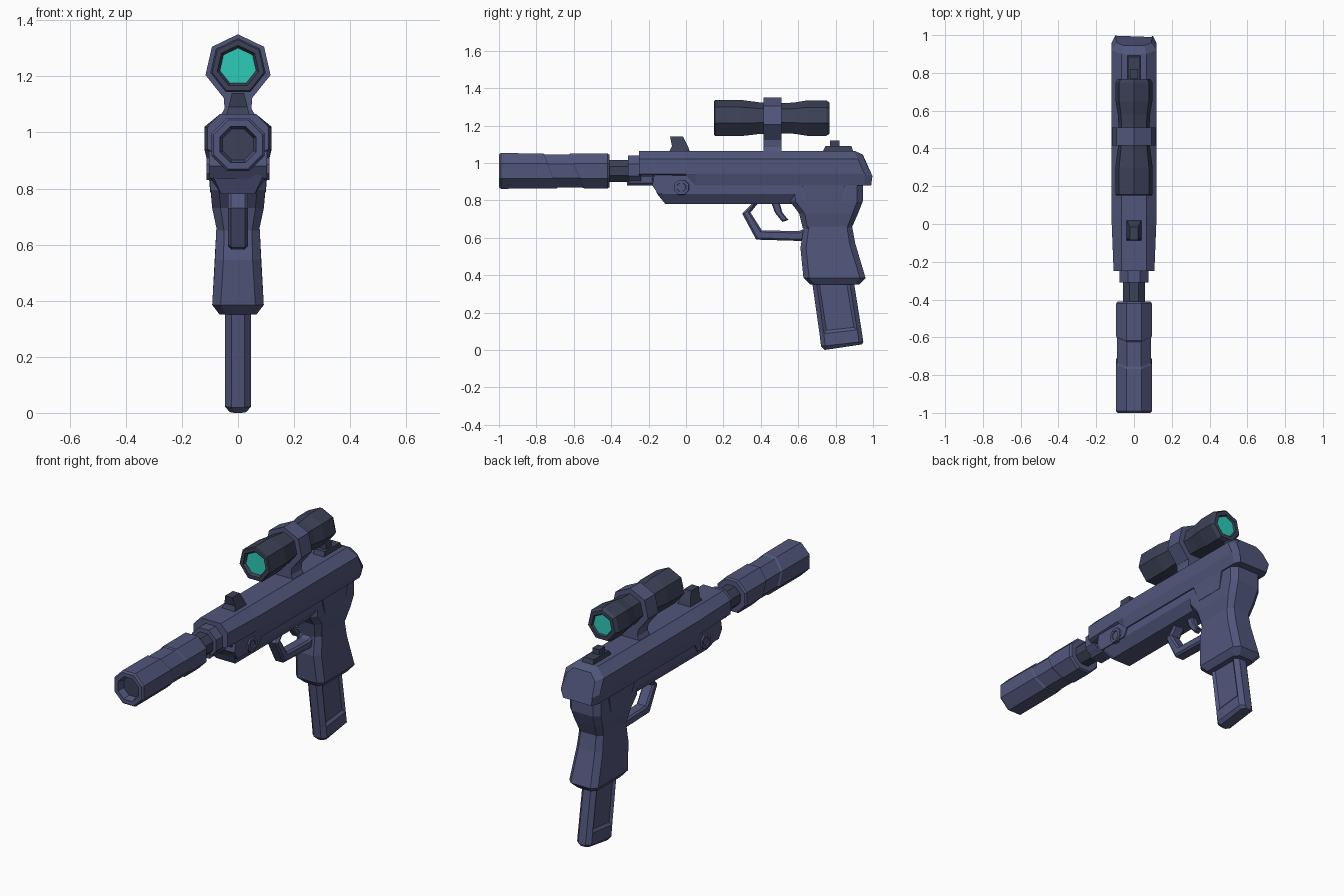
import bpy, bmesh, math
from mathutils import Vector

if "Cube" in bpy.data.objects:
    bpy.data.objects.remove(bpy.data.objects["Cube"])


def material(name, rgb):
    m = bpy.data.materials.new(name)
    m.diffuse_color = (*rgb, 1)
    m.use_nodes = True
    m.node_tree.nodes["Principled BSDF"].inputs["Base Color"].default_value = m.diffuse_color
    return m


SLATE = material("slate_blue", (0.083, 0.094, 0.20))
DARK = material("dark_slate", (0.045, 0.053, 0.095))
TEAL = material("teal_glass", (0.026, 0.60, 0.48))


def finish(bm, name, mats):
    bmesh.ops.recalc_face_normals(bm, faces=bm.faces)
    me = bpy.data.meshes.new(name)
    bm.to_mesh(me)
    bm.free()
    for m in mats:
        me.materials.append(m)
    ob = bpy.data.objects.new(name, me)
    bpy.context.collection.objects.link(ob)
    return ob


def loft(name, rings, mat, cap_mats=(None, None), inset=None):
    """Skin a list of equal-sized rings and close both ends."""
    bm = bmesh.new()
    mats = [mat]
    vs = [[bm.verts.new(p) for p in r] for r in rings]
    n = len(rings[0])
    for a, b in zip(vs, vs[1:]):
        for i in range(n):
            j = (i + 1) % n
            bm.faces.new((a[i], a[j], b[j], b[i]))
    for ring, cm in zip((vs[0], vs[-1]), cap_mats):
        f = bm.faces.new(ring)
        if cm:
            if cm not in mats:
                mats.append(cm)
            f.material_index = mats.index(cm)
    if inset:
        # recess the largest face on each side
        bmesh.ops.recalc_face_normals(bm, faces=bm.faces)
        for s in (1, -1):
            side = max((f for f in bm.faces if f.normal.x * s > 0.9),
                       key=lambda f: f.calc_area())
            bmesh.ops.inset_region(bm, faces=[side], thickness=inset[0], depth=-inset[1])
    return finish(bm, name, mats)


def mirrored(half):
    return half + [(-x, y, z) for x, y, z in reversed(half)]


def tube(name, stations, zc, sides, mat, cap_mats=(None, None), flat_top=True):
    """Stations along y: (y, radius, slant)."""
    off = math.pi / sides if flat_top else 0
    rings = []
    for y, r, *slant in stations:
        k = slant[0] if slant else 0
        ring = []
        for i in range(sides):
            a = off + 2 * math.pi * i / sides
            x, z = r * math.sin(a), r * math.cos(a)
            ring.append((x, y - k * z, zc + z))
        rings.append(ring)
    return loft(name, rings, mat, cap_mats)


def block(name, sections, mat, inset=None):
    """Stacked chamfered sections: (z_front, z_rear, y_front, y_rear, half_width, chamfer)."""
    rings = []
    for zf, zr, y0, y1, w, c in sections:
        half = [(w - c, y0), (w, y0 + c), (w, y1 - c), (w - c, y1)]
        rings.append(mirrored([(x, y, zf + (zr - zf) * (y - y0) / (y1 - y0)) for x, y in half]))
    return loft(name, rings, mat, inset=inset)


def prism(name, outline, w, mat, bevel=0, x=0):
    """Extrude a (y, z) outline across x."""
    bm = bmesh.new()
    a = [bm.verts.new((x - w, y, z)) for y, z in outline]
    b = [bm.verts.new((x + w, y, z)) for y, z in outline]
    n = len(a)
    rims = [bm.faces.new(a), bm.faces.new(b)]
    for i in range(n):
        j = (i + 1) % n
        bm.faces.new((a[i], a[j], b[j], b[i]))
    if bevel:
        bmesh.ops.recalc_face_normals(bm, faces=bm.faces)
        bmesh.ops.bevel(bm, geom=[e for f in rims for e in f.edges], offset=bevel,
                        segments=1, affect='EDGES')
    return finish(bm, name, [mat])


# slide
def slide_ring(y, w, zb):
    return mirrored([(0.065, y, 1.065), (w, y, 1.02), (w, y, 0.94), (w - 0.015, y, zb)])


loft("slide", [
    slide_ring(-0.25, 0.108, 0.932), slide_ring(0.0, 0.118, 0.932),
    slide_ring(0.05, 0.12, 0.88), slide_ring(0.70, 0.12, 0.88),
    mirrored([(0.065, 0.90, 1.065), (0.12, 0.92, 1.02), (0.12, 0.955, 0.94), (0.105, 0.955, 0.88)]),
    mirrored([(0.055, 0.945, 1.045), (0.09, 0.958, 1.01), (0.10, 0.997, 0.93), (0.09, 0.99, 0.88)]),
], SLATE)

# slide nose and barrel
tube("slide_nose", [(-0.31, 0.084), (-0.24, 0.084)], 0.963, 8, SLATE)
tube("barrel", [(-0.43, 0.064), (-0.30, 0.064)], 0.957, 8, DARK)
prism("barrel_underlug", [(-0.315, 0.88), (-0.17, 0.88), (-0.17, 0.94), (-0.315, 0.94)], 0.05, SLATE, 0.012)

# suppressor with slanted waist and hollow muzzle
tube("suppressor", [
    (-0.96, 0.060), (-1.0, 0.070), (-1.0, 0.094), (-0.99, 0.103),
    (-0.73, 0.102, 0.4), (-0.72, 0.096, 0.4), (-0.59, 0.096, 0.4), (-0.58, 0.102, 0.4),
    (-0.42, 0.102), (-0.41, 0.094)], 0.957, 8, SLATE, (DARK, None))

# frame
def frame_ring(ya, yb, yc, w=0.098):
    return mirrored([(w, ya, 0.93), (w, yb, 0.835), (0.06, yc, 0.78)])


loft("frame", [frame_ring(-0.183, -0.155, -0.11, 0.085), frame_ring(-0.16, -0.13, -0.09),
               frame_ring(0.60, 0.60, 0.58)], SLATE)
prism("frame_front_plate", [(-0.18, 0.88), (-0.17, 0.935), (0.03, 0.935), (0.065, 0.88),
                            (0.04, 0.835), (-0.15, 0.835)], 0.104, SLATE)

# pivot pin on both sides
for s, label in ((1, "right"), (-1, "left")):
    rings = []
    for x, r in ((0.09, 0.045), (0.113, 0.042), (0.113, 0.026), (0.107, 0.024)):
        rings.append([(s * x, -0.025 + r * math.cos(a), 0.87 + r * math.sin(a))
                      for a in [math.pi / 8 + math.pi / 4 * i for i in range(8)]])
    loft("pivot_pin_" + label, rings, SLATE)

# upper grip, lower grip, magazine
block("grip_upper", [
    (0.89, 0.89, 0.55, 0.945, 0.098, 0.03), (0.795, 0.795, 0.555, 0.945, 0.098, 0.03),
    (0.73, 0.73, 0.605, 0.92, 0.092, 0.03), (0.65, 0.65, 0.625, 0.885, 0.075, 0.025)], SLATE)
block("grip_lower", [
    (0.665, 0.66, 0.63, 0.888, 0.077, 0.028), (0.545, 0.57, 0.612, 0.905, 0.082, 0.03),
    (0.385, 0.385, 0.628, 0.96, 0.092, 0.03), (0.35, 0.35, 0.665, 0.925, 0.065, 0.025)], SLATE)
block("magazine", [
    (0.38, 0.38, 0.672, 0.895, 0.046, 0.023), (0.085, 0.11, 0.714, 0.938, 0.046, 0.023),
    (0.02, 0.045, 0.722, 0.948, 0.046, 0.023), (0.0, 0.03, 0.742, 0.942, 0.03, 0.018)],
    SLATE, inset=(0.022, 0.012))

# sloped thumb relief on both sides
for s, label in ((1, "right"), (-1, "left")):
    o, i = s * 0.107, s * 0.085
    top = [(i, 0.62, 0.881), (o, 0.62, 0.881), (o, 0.85, 0.881), (i, 0.85, 0.881)]
    low = [(i, 0.65, 0.785), (s * 0.099, 0.65, 0.785), (s * 0.099, 0.825, 0.785), (i, 0.825, 0.785)]
    loft("thumb_relief_" + label, [top, low], SLATE)

# trigger guard and trigger
prism("trigger_guard", [
    (0.36, 0.79), (0.30, 0.73), (0.375, 0.59), (0.64, 0.582), (0.64, 0.65),
    (0.60, 0.635), (0.405, 0.64), (0.345, 0.735), (0.39, 0.79)], 0.035, SLATE, 0.010)
prism("trigger", [(0.455, 0.79), (0.475, 0.735), (0.515, 0.685), (0.548, 0.695),
                  (0.515, 0.735), (0.50, 0.79)], 0.02, SLATE, 0.006)


# sights
def sight_ring(z, y0, y1, w):
    return [(-w, y0, z), (w, y0, z), (w, y1, z), (-w, y1, z)]


loft("front_sight", [sight_ring(1.06, -0.09, 0.02, 0.042), sight_ring(1.09, -0.075, 0.01, 0.034),
                     sight_ring(1.14, -0.085, -0.015, 0.022)], DARK)
loft("rear_sight_base", [sight_ring(1.06, 0.73, 0.895, 0.036), sight_ring(1.09, 0.745, 0.885, 0.032)], DARK)
loft("rear_sight_post", [sight_ring(1.08, 0.77, 0.82, 0.022), sight_ring(1.12, 0.77, 0.82, 0.022)], DARK)

# scope with glass at both ends
tube("scope", [
    (0.165, 0.066), (0.15, 0.076), (0.15, 0.095), (0.155, 0.101), (0.30, 0.101), (0.40, 0.088),
    (0.53, 0.085), (0.58, 0.088), (0.65, 0.100), (0.75, 0.100), (0.768, 0.088),
    (0.768, 0.066), (0.758, 0.060)], 1.235, 7, DARK, (TEAL, TEAL), flat_top=False)

# scope ring and mount
tube("scope_ring", [(0.415, 0.119), (0.51, 0.119)], 1.231, 7, SLATE, flat_top=False)
loft("scope_mount", [sight_ring(1.06, 0.415, 0.51, 0.062), sight_ring(1.085, 0.415, 0.51, 0.048),
                     sight_ring(1.14, 0.415, 0.51, 0.052)], SLATE)
